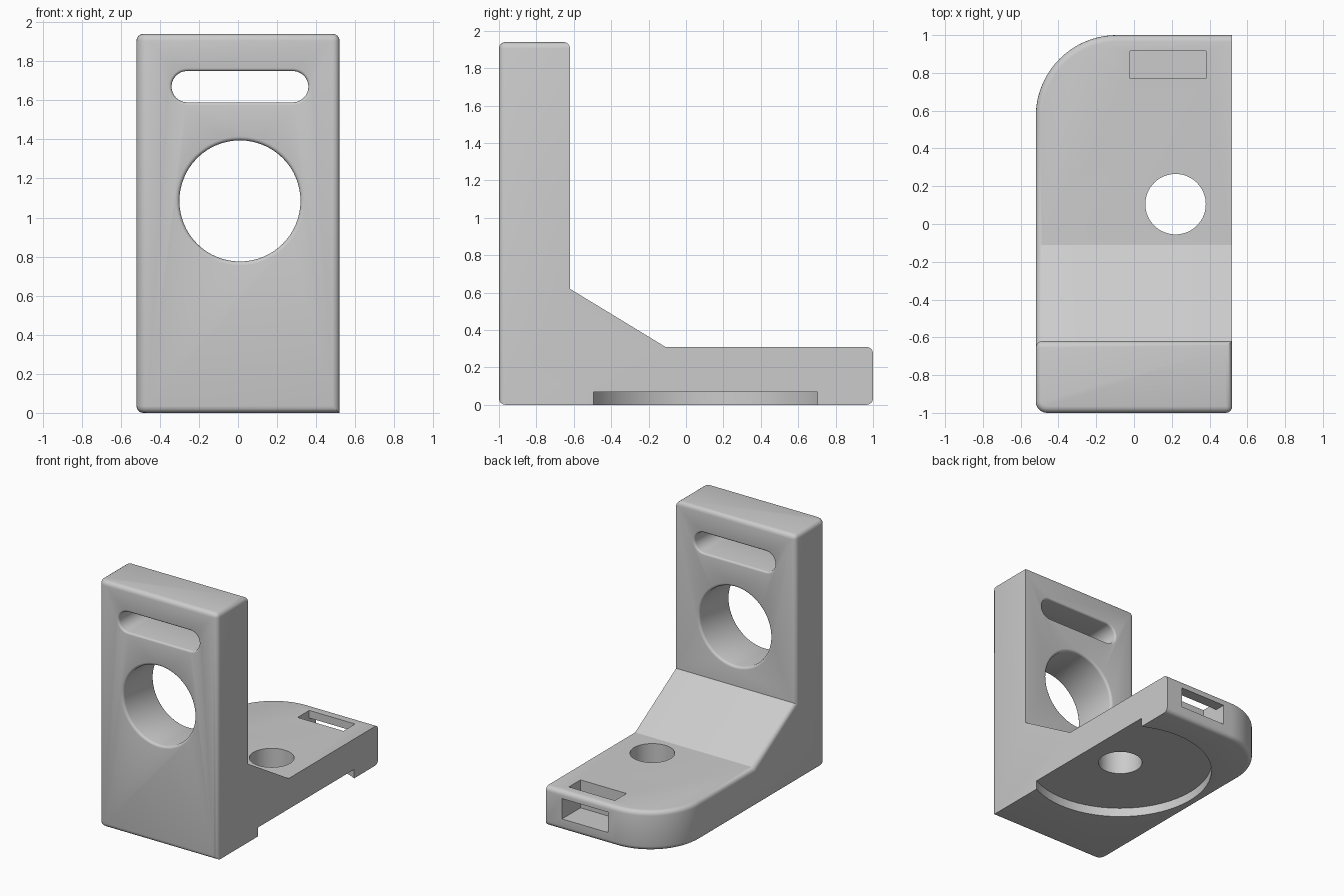
import bpy, bmesh, math
from mathutils import Matrix, Vector

cube = bpy.data.objects.get("Cube")
if cube:
    bpy.data.objects.remove(cube, do_unlink=True)

HALF_W = 0.52
TOP = 1.94

grey = bpy.data.materials.new("light grey")
grey.use_nodes = True
colour = (0.6, 0.6, 0.6, 1)
grey.diffuse_color = colour
grey.node_tree.nodes["Principled BSDF"].inputs["Base Color"].default_value = colour


def make_object(name, bm):
    bmesh.ops.recalc_face_normals(bm, faces=bm.faces)
    mesh = bpy.data.meshes.new(name)
    bm.to_mesh(mesh)
    bm.free()
    mesh.materials.append(grey)
    obj = bpy.data.objects.new(name, mesh)
    bpy.context.collection.objects.link(obj)
    return obj


def bevel(bm, edges, size, segments):
    bmesh.ops.bevel(bm, geom=edges, offset=size, segments=segments,
                    profile=0.5, affect='EDGES', clamp_overlap=True)


def prism(name, outline, depth):
    """Extrude a (y, z) outline along x, centred."""
    bm = bmesh.new()
    face = bm.faces.new([bm.verts.new((-depth / 2, y, z)) for y, z in outline])
    ext = bmesh.ops.extrude_face_region(bm, geom=[face])
    bmesh.ops.translate(bm, vec=(depth, 0, 0),
                        verts=[v for v in ext["geom"] if isinstance(v, bmesh.types.BMVert)])
    bmesh.ops.recalc_face_normals(bm, faces=bm.faces)
    return bm


def stadium(half_len, r, n=32):
    """Rounded slot outline; a circle when half_len is zero."""
    pts = []
    for side in (1, -1):
        for i in range(n + (half_len > 0)):
            a = math.pi * i / n - math.pi / 2
            pts.append((side * (half_len + r * math.cos(a)), side * r * math.sin(a)))
    return pts


def hole_cutter(half_len, r, low, high, rim=0.0):
    """Slot cutter along local z, flared at both ends to round the rims."""
    rings = [(low - 0.1, r + rim), (high + 0.1, r + rim)]
    if rim:
        arc = [(rim * (1 - math.cos(a)), rim * (1 - math.sin(a)))
               for a in (math.pi / 2 * i / 4 for i in range(5))]
        rings = ([rings[0]] + [(low + d, r + g) for d, g in arc]
                 + [(high - d, r + g) for d, g in reversed(arc)] + [rings[1]])
    bm = bmesh.new()
    loops = [[bm.verts.new((x, y, z)) for x, y in stadium(half_len, rad)] for z, rad in rings]
    for a, b in zip(loops, loops[1:]):
        for i in range(len(a)):
            j = (i + 1) % len(a)
            bm.faces.new((a[i], a[j], b[j], b[i]))
    bm.faces.new(loops[0])
    bm.faces.new(loops[-1])
    return bm


# Bracket body: side profile of wall, gusset and foot
profile = [(-1, 0), (1, 0), (1, 0.31), (-0.11, 0.31), (-0.62, 0.62), (-0.62, TOP), (-1, TOP)]
bm = prism("bracket", profile, 2 * HALF_W)


def corner_edges(y):
    return [e for e in bm.edges
            if all(v.co.x < 0 and abs(v.co.y - y) < 1e-4 for v in e.verts)]


# Large rounded foot corner, small rounded wall corner
bevel(bm, corner_edges(1), 0.43, 24)
bevel(bm, corner_edges(-1), 0.06, 5)


# Soften the convex edges, leaving the plain mating side sharp
def softened(e):
    if not e.is_manifold or e.calc_face_angle_signed() < 0.5:
        return False
    a, b = (v.co for v in e.verts)
    if min(a.x, b.x) > HALF_W - 1e-3:
        return max(a.y, b.y) < -0.99 or min(a.z, b.z) > TOP - 0.01
    return True


bm.normal_update()
bevel(bm, [e for e in bm.edges if softened(e)], 0.035, 4)
bracket = make_object("bracket", bm)

# Cutters: wall bore and slot, foot hole, round underside recess, elbow strap channel
upright = Matrix.Rotation(math.pi / 2, 4, 'X')
cutters = []


def add_cutter(name, bm, place):
    bm.transform(place)
    cutters.append(make_object(name, bm))


add_cutter("wall_bore", hole_cutter(0, 0.31, 0.62, 1, 0.02),
           Matrix.Translation((0.01, 0, 1.085)) @ upright)
add_cutter("wall_slot", hole_cutter(0.27, 0.08, 0.62, 1, 0.015),
           Matrix.Translation((0.01, 0, 1.67)) @ upright)
add_cutter("foot_hole", hole_cutter(0, 0.16, 0, 0.31), Matrix.Translation((0.22, 0.105, 0)))
add_cutter("round_recess", hole_cutter(0, 0.67, 0, -0.03), Matrix.Translation((0.22, 0.105, 0)))
channel = [(0.77, 0.09), (1.1, 0.09), (1.1, 0.25), (0.915, 0.25), (0.915, 0.4), (0.77, 0.4)]
add_cutter("strap_channel", prism("strap", channel, 0.4), Matrix.Translation((0.18, 0, 0)))

bpy.context.view_layer.objects.active = bracket
for cutter in cutters:
    mod = bracket.modifiers.new(cutter.name, 'BOOLEAN')
    mod.operation = 'DIFFERENCE'
    mod.solver = 'EXACT'
    mod.object = cutter
    bpy.ops.object.modifier_apply(modifier=mod.name)
    bpy.data.objects.remove(cutter, do_unlink=True)

# Smooth rounds, crisp edges
bpy.ops.object.select_all(action='DESELECT')
bracket.select_set(True)
bpy.context.view_layer.objects.active = bracket
bpy.ops.object.shade_smooth_by_angle(angle=math.radians(28))
